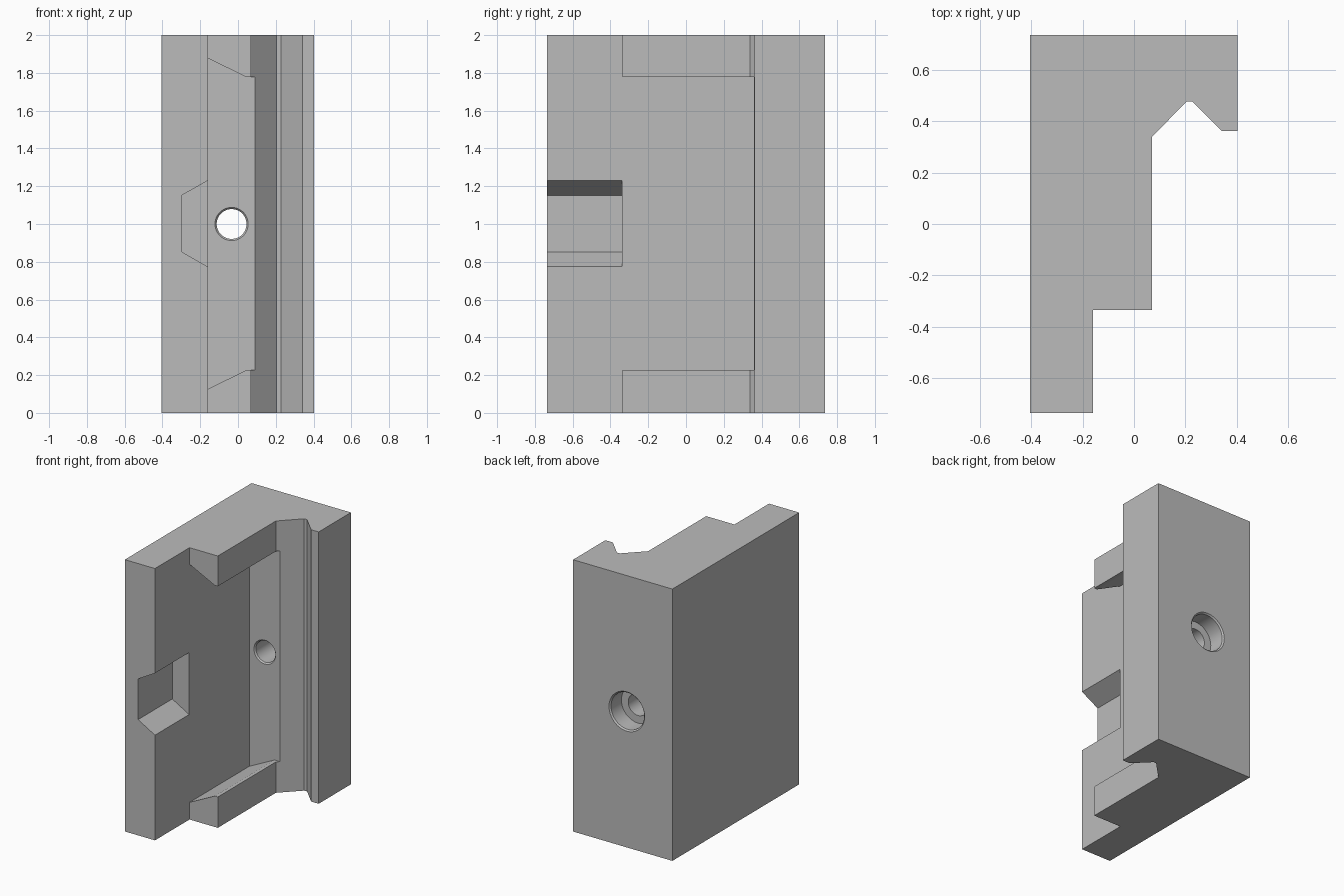
import bpy, bmesh, math
from mathutils import Vector

cube = bpy.data.objects.get("Cube")
if cube:
    bpy.data.objects.remove(cube, do_unlink=True)

# Single grey finish
grey = bpy.data.materials.new("plain_grey")
grey.use_nodes = True
colour = (0.5, 0.5, 0.5, 1)
grey.diffuse_color = colour
grey.node_tree.nodes["Principled BSDF"].inputs["Base Color"].default_value = colour


def finish(name, bm):
    bmesh.ops.recalc_face_normals(bm, faces=bm.faces)
    mesh = bpy.data.meshes.new(name)
    bm.to_mesh(mesh)
    bm.free()
    mesh.materials.append(grey)
    obj = bpy.data.objects.new(name, mesh)
    bpy.context.collection.objects.link(obj)
    return obj


def prism(name, points, offset):
    """Extrude a flat outline along the offset vector."""
    bm = bmesh.new()
    face = bm.faces.new([bm.verts.new(p) for p in points])
    new = bmesh.ops.extrude_face_region(bm, geom=[face])["geom"]
    bmesh.ops.translate(bm, vec=Vector(offset),
                        verts=[v for v in new if isinstance(v, bmesh.types.BMVert)])
    return finish(name, bm)


def lathe_y(name, profile, x, z, sides=48):
    """Revolve (radius, y) rings around an axis along y."""
    bm = bmesh.new()
    rings = []
    for r, y in profile:
        angles = [2 * math.pi * i / sides for i in range(sides)]
        rings.append([bm.verts.new((x + r * math.cos(a), y, z + r * math.sin(a)))
                      for a in angles])
    for a, b in zip(rings, rings[1:]):
        for i in range(sides):
            j = (i + 1) % sides
            bm.faces.new((a[i], a[j], b[j], b[i]))
    bm.faces.new(rings[0])
    bm.faces.new(rings[-1])
    return finish(name, bm)


# Main body: stepped outline with a V groove and a lip, extruded upward
outline = [(-.405, -.737), (-.16, -.737), (-.16, -.335), (.07, -.335),
           (.07, .34), (.205, .477), (.228, .477), (.342, .362),
           (.403, .362), (.403, .737), (-.405, .737)]
body = prism("clamp_body", [(x, y, 0) for x, y in outline], (0, 0, 2))

# Pocket between the top and bottom ribs
half = [(-.16, .876), (.045, .775), (.2, .775)]
loop = half + [(x, -z) for x, z in reversed(half)]
pocket = prism("pocket_cutter", [(x, -.5, 1.002 + z) for x, z in loop], (0, .86, 0))

# Tapered notch in the front arm
half = [(-.297, .15), (-.16, .228), (-.1, .262)]
loop = half + [(x, -z) for x, z in reversed(half)]
notch = prism("notch_cutter", [(x, -.9, 1.002 + z) for x, z in loop], (0, .56, 0))

# Chamfered bolt hole with a counterbore from the back
bolt = lathe_y("bolt_hole_cutter",
               [(.088, .3), (.088, .36), (.079, .37), (.079, .607),
                (.135, .607), (.135, .727), (.145, .737), (.145, .8)], -.034, 1.0)

for cutter in (pocket, notch, bolt):
    mod = body.modifiers.new(cutter.name, "BOOLEAN")
    mod.operation = "DIFFERENCE"
    mod.solver = "EXACT"
    mod.object = cutter

# Bake the cuts and drop the helpers
bpy.context.view_layer.objects.active = body
body.select_set(True)
for mod in list(body.modifiers):
    bpy.ops.object.modifier_apply(modifier=mod.name)
for cutter in (pocket, notch, bolt):
    bpy.data.objects.remove(cutter, do_unlink=True)
bpy.ops.object.shade_smooth_by_angle(angle=math.radians(20))
